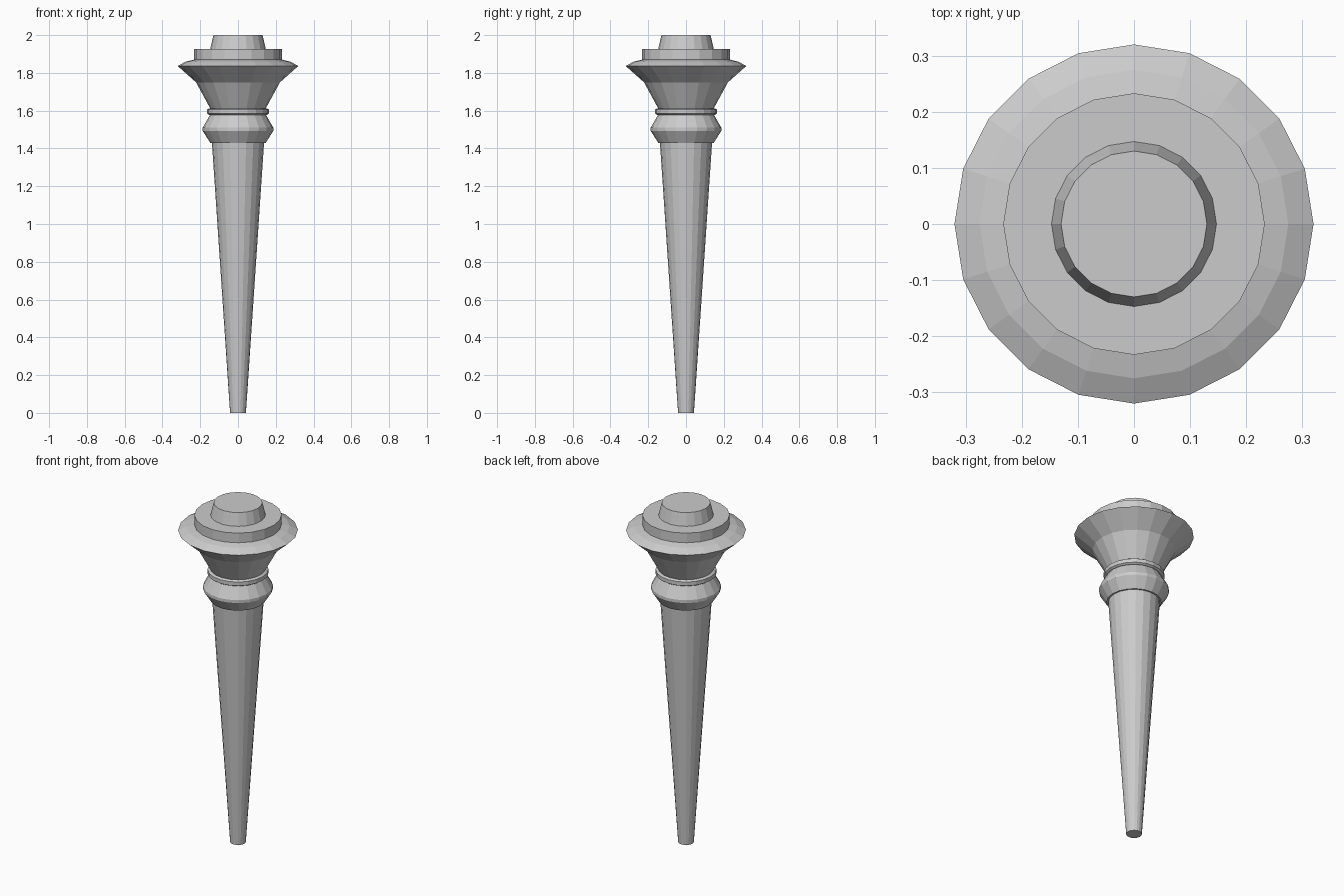
import bpy, bmesh
from math import cos, sin, tau

if "Cube" in bpy.data.objects:
    bpy.data.objects.remove(bpy.data.objects["Cube"])

SIDES = 20


def lathe(name, profile):
    """Closed 20-sided turned part from (radius, height) points, bottom to top."""
    bm = bmesh.new()
    rings = [[bm.verts.new((r * cos(tau * i / SIDES), r * sin(tau * i / SIDES), z))
              for i in range(SIDES)] for r, z in profile]
    for lo, hi in zip(rings, rings[1:]):
        for i in range(SIDES):
            j = (i + 1) % SIDES
            bm.faces.new((lo[i], lo[j], hi[j], hi[i]))
    bm.faces.new(rings[0][::-1])
    bm.faces.new(rings[-1])
    mesh = bpy.data.meshes.new(name)
    bm.to_mesh(mesh)
    bm.free()
    obj = bpy.data.objects.new(name, mesh)
    bpy.context.collection.objects.link(obj)
    return obj


# Tapered handle
lathe("handle", [(0.042, 0), (0.138, 1.43)])
# Swollen bead at the top of the handle
lathe("collar_bead", [(0.147, 1.43), (0.187, 1.493), (0.187, 1.51), (0.147, 1.58)])
# Thin ring under the cup
lathe("neck_ring", [(0.154, 1.578), (0.163, 1.584), (0.163, 1.606), (0.154, 1.612)])
# Flared cup with bevelled rim
lathe("cup", [(0.147, 1.612), (0.222, 1.75), (0.32, 1.837), (0.275, 1.86), (0.233, 1.87)])
# Stepped disc and tapered cap
lathe("upper_disc", [(0.233, 1.865), (0.233, 1.927)])
lathe("cap", [(0.147, 1.927), (0.13, 2.0)])
